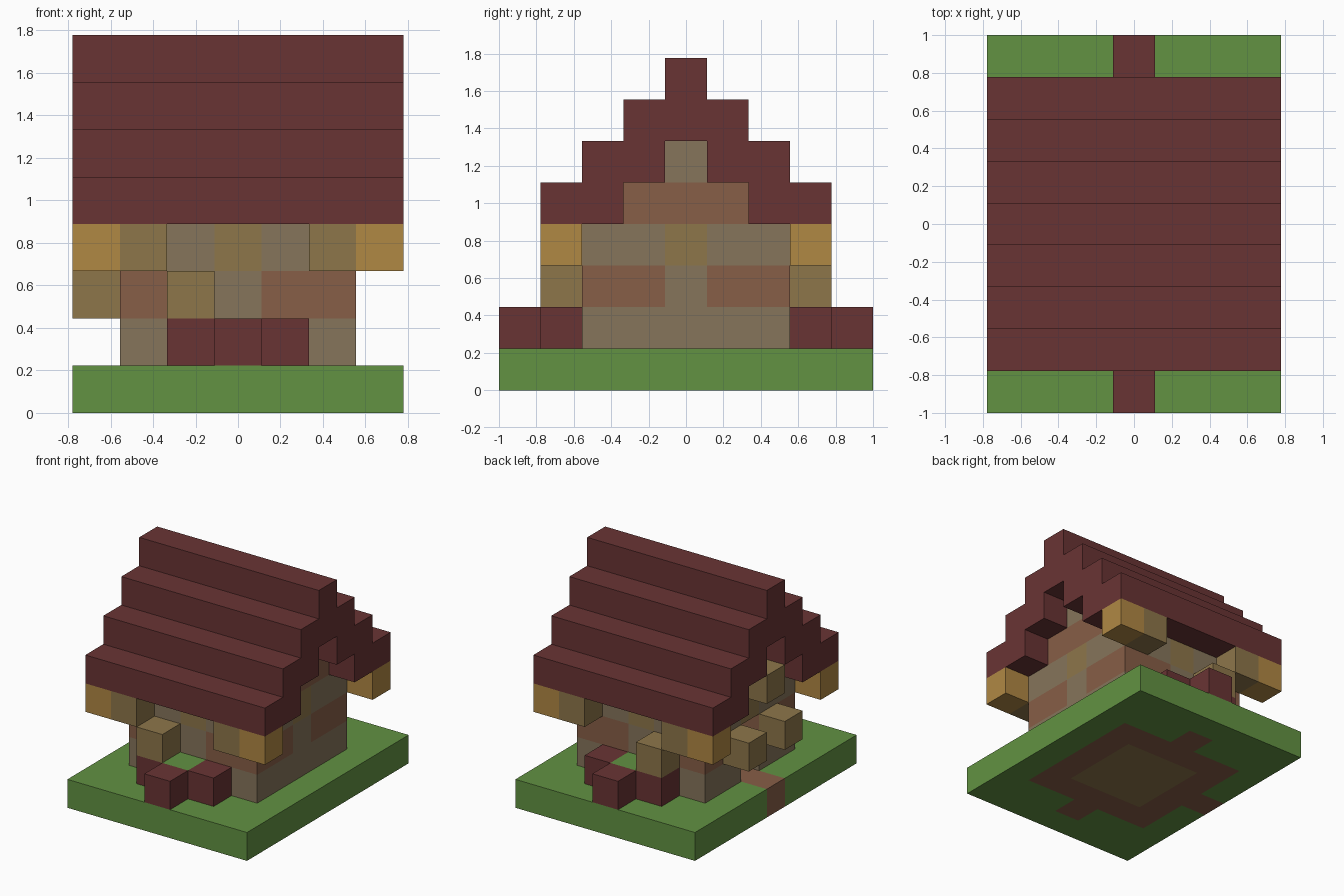
import bpy
import bmesh
from mathutils import Vector

U = 2 / 9  # edge length of one block

cube = bpy.data.objects.get("Cube")
if cube:
    bpy.data.objects.remove(cube, do_unlink=True)


def material(name, r, g, b):
    lin = [((c / 255 + 0.055) / 1.055) ** 2.4 for c in (r, g, b)] + [1.0]
    m = bpy.data.materials.new(name)
    m.use_nodes = True
    m.diffuse_color = lin
    m.node_tree.nodes["Principled BSDF"].inputs["Base Color"].default_value = lin
    return m


GREEN = material("grass green", 98, 146, 66)
RED = material("roof dark red", 105, 52, 52)
GOLD = material("lantern gold", 176, 136, 68)
OLIVE = material("olive wood", 141, 118, 74)
TAUPE = material("taupe stone", 134, 117, 91)
BROWN = material("earth brown", 135, 94, 71)

DIRECTIONS = [Vector(d) for d in ((1, 0, 0), (-1, 0, 0), (0, 1, 0),
                                  (0, -1, 0), (0, 0, 1), (0, 0, -1))]


def blocks(name, rule):
    """Build one part from unit blocks; rule gives a block's material or None."""
    cells = {}
    for x in range(-3, 4):
        for y in range(-4, 5):
            for z in range(8):
                m = rule(x, y, z)
                if m:
                    cells[x, y, z] = m
    mats = list(dict.fromkeys(cells.values()))
    bm = bmesh.new()
    for cell, m in cells.items():
        centre = Vector(cell) + Vector((0, 0, 0.5))
        for d in DIRECTIONS:
            if tuple(int(a + b) for a, b in zip(cell, d)) in cells:
                continue
            s = Vector((d.y, d.z, d.x))
            t = d.cross(s)
            corners = [centre + (d + s * i + t * j) / 2
                       for i, j in ((-1, -1), (1, -1), (1, 1), (-1, 1))]
            face = bm.faces.new([bm.verts.new(c * U) for c in corners])
            face.material_index = mats.index(m)
    bmesh.ops.remove_doubles(bm, verts=bm.verts, dist=0.001)
    mesh = bpy.data.meshes.new(name)
    bm.to_mesh(mesh)
    bm.free()
    for m in mats:
        mesh.materials.append(m)
    obj = bpy.data.objects.new(name, mesh)
    bpy.context.collection.objects.link(obj)
    return obj


# Lawn slab with foundation ring, wooden floor, planter soil and path
def ground(x, y, z):
    if z:
        return None
    reach = max(abs(x), abs(y))
    if reach <= 1:
        return OLIVE
    if reach == 2 or (x, y) == (-3, 0) or (x == 0 and abs(y) == 3):
        return BROWN
    return GREEN


# Hollow walls with a doorway on one gable side
def walls(x, y, z):
    if not 1 <= z <= 3 or max(abs(x), abs(y)) != 2:
        return None
    middle = x == 0 or y == 0
    if x == -2 and y == 0 and z < 3:
        return None
    if z == 2 and not middle:
        return BROWN
    if z == 3 and middle:
        return OLIVE
    return TAUPE


# Stepped gable ends under the roof
def gables(x, y, z):
    if abs(x) == 2 and z in (4, 5) and abs(y) <= 5 - z:
        return BROWN if z == 4 else TAUPE
    return None


# Stepped roof, two blocks deep on each tier
def roof(x, y, z):
    return RED if z >= 4 and 6 - z <= abs(y) <= 7 - z else None


# Brackets at the four eave corners
def brackets(x, y, z):
    if z == 3 and abs(y) == 3 and abs(x) >= 2:
        return GOLD if abs(x) == 3 else OLIVE
    return None


blocks("ground", ground)
blocks("walls", walls)
blocks("gables", gables)
blocks("roof", roof)
blocks("eave_brackets", brackets)

# Planters with grass and a post block, front and back
for side, label in ((-1, "front"), (1, "back")):
    rim = {(0, 4 * side), (1, 3 * side), (-1, 3 * side)}
    blocks(label + "_planter",
           lambda x, y, z: RED if z == 1 and (x, y) in rim else None)
    blocks(label + "_planter_grass",
           lambda x, y, z: GREEN if (x, y, z) == (0, 3 * side, 1) else None)
    blocks(label + "_planter_post",
           lambda x, y, z: OLIVE if (x, y, z) == (-1, 3 * side, 2) else None)

# Lamps beside and above the doorway
for label, spot in (("front_door_lamp", (-3, -1, 2)),
                    ("back_door_lamp", (-3, 1, 2)),
                    ("upper_door_lamp", (-3, 0, 4))):
    blocks(label, lambda x, y, z: OLIVE if (x, y, z) == spot else None)
